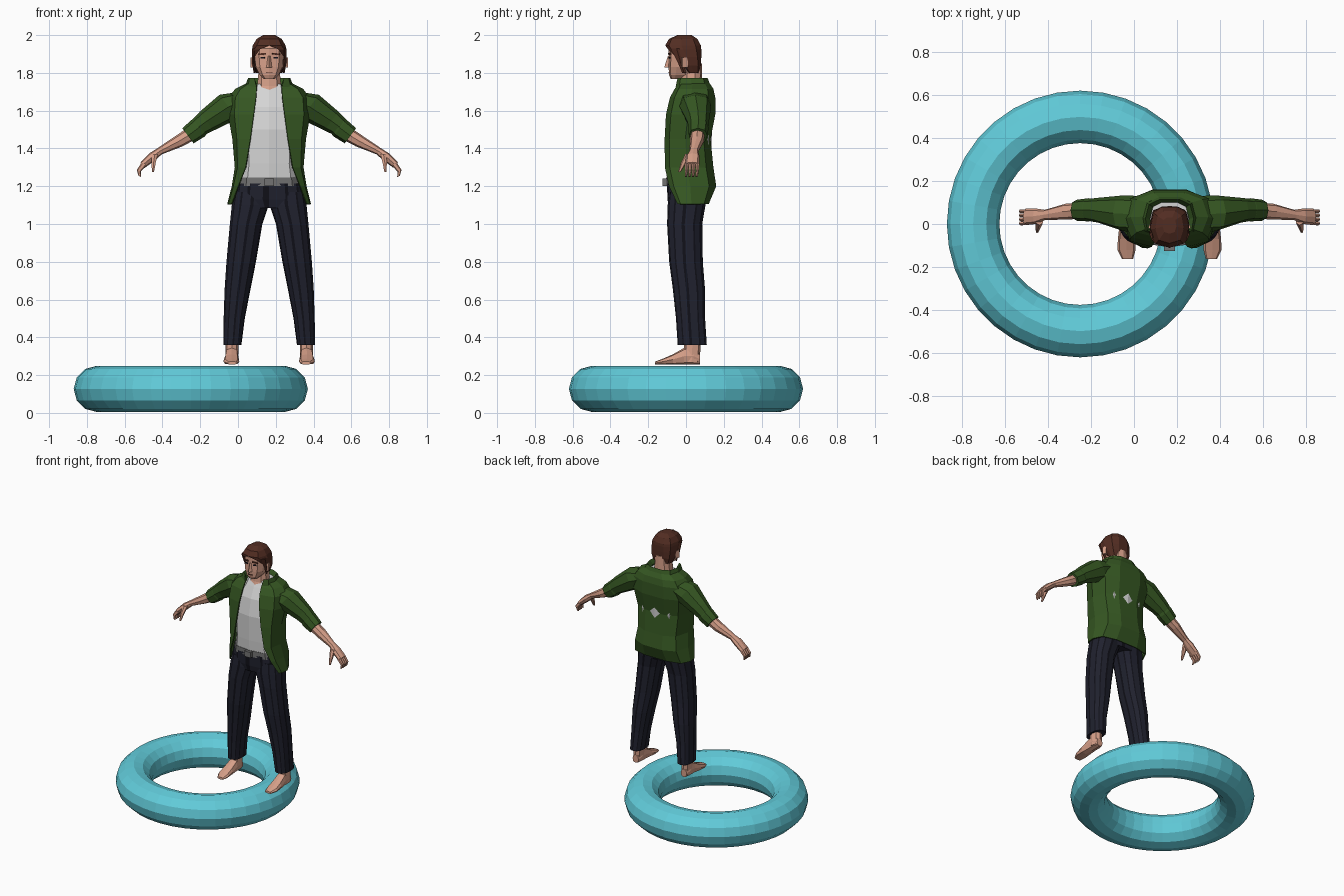
import bpy, bmesh, math
from mathutils import Vector

if "Cube" in bpy.data.objects:
    bpy.data.objects.remove(bpy.data.objects["Cube"])

M = 0.165          # x of the figure's centre line
X, Y, Z = Vector((1, 0, 0)), Vector((0, 1, 0)), Vector((0, 0, 1))


def material(name, r, g, b):
    m = bpy.data.materials.new(name)
    m.use_nodes = True
    m.diffuse_color = (r, g, b, 1)
    bsdf = next(n for n in m.node_tree.nodes if n.type == 'BSDF_PRINCIPLED')
    bsdf.inputs["Base Color"].default_value = (r, g, b, 1)
    bsdf.inputs["Roughness"].default_value = 0.8
    return m


AQUA = material("aqua", .12, .60, .70)
GREEN = material("shirt green", .036, .095, .016)
WHITE = material("off white", .66, .66, .66)
GREY = material("belt grey", .17, .17, .17)
NAVY = material("dark navy", .014, .015, .027)
STRIPE = material("stripe black", .005, .005, .009)
SKIN = material("skin", .68, .35, .25)
HAIR = material("hair brown", .085, .026, .016)


def finish(bm, name, mats):
    bmesh.ops.remove_doubles(bm, verts=bm.verts, dist=1e-5)
    bmesh.ops.recalc_face_normals(bm, faces=bm.faces)
    me = bpy.data.meshes.new(name)
    bm.to_mesh(me)
    bm.free()
    for m in mats:
        me.materials.append(m)
    ob = bpy.data.objects.new(name, me)
    bpy.context.collection.objects.link(ob)
    return ob


def tube(name, stations, mat, u=X, v=Y, n=10, side=1, power=0.85, stripe=None):
    """Loft of oval rings; each station is x, y, z, half size along u, along v."""
    bm = bmesh.new()
    rings = []
    soft = lambda t: math.copysign(abs(t) ** power, t)
    for x, y, z, a, b in stations:
        ring = []
        for i in range(n):
            k = (i // 2 + .78 * (i % 2)) * 2 if stripe else i
            t = 2 * math.pi * k / n + math.pi / 2
            p = Vector((x, y, z)) + u * a * soft(math.cos(t)) + v * b * soft(math.sin(t))
            ring.append(bm.verts.new((M + side * p.x, p.y, p.z)))
        rings.append(ring)
    for lo, hi in zip(rings, rings[1:]):
        for i in range(n):
            j = (i + 1) % n
            f = bm.faces.new((lo[i], lo[j], hi[j], hi[i]))
            f.material_index = i % 2 if stripe else 0
    bm.faces.new(rings[0])
    bm.faces.new(rings[-1])
    return finish(bm, name, [mat, stripe] if stripe else [mat])


def shell(name, levels, mat, thick=0, cap=False):
    """Wrap open at the front; each level is z, half gap, half width, front y, back y."""
    bm = bmesh.new()
    rows = []
    for z, e, w, f, b in levels:
        d = b - f
        half = [(e, f), (e + (w - e) * .75, f + .1 * d), (w, f + .45 * d),
                (w * .85, f + .85 * d), (w * .4, b)]
        pts = half + [(-x, y) for x, y in reversed(half)]
        rows.append([bm.verts.new((M + x, y, z)) for x, y in pts])
    for lo, hi in zip(rows, rows[1:]):
        for i in range(len(lo) - 1):
            bm.faces.new((lo[i], lo[i + 1], hi[i + 1], hi[i]))
    if cap:
        bm.faces.new(rows[-1])
    ob = finish(bm, name, [mat])
    if thick:
        mod = ob.modifiers.new("thickness", 'SOLIDIFY')
        mod.thickness = thick
    return ob


def box(name, loc, size, mat, turn=0, tilt=0):
    bpy.ops.mesh.primitive_cube_add(size=1, location=(M + loc[0], loc[1], loc[2]),
                                    rotation=(0, tilt, turn))
    ob = bpy.context.object
    ob.name = name
    ob.scale = size
    ob.data.materials.append(mat)
    return ob


# Swim ring
bpy.ops.mesh.primitive_torus_add(location=(-.25, 0, .127), major_radius=.498, minor_radius=.122,
                                 major_segments=36, minor_segments=12)
ring = bpy.context.object
ring.name = "swim_ring"
ring.data.materials.append(AQUA)

# Torso, belt and hips
tube("undershirt", [(0, .015, 1.22, .165, .115), (0, .012, 1.32, .15, .118),
                    (0, .015, 1.5, .16, .123), (0, .03, 1.62, .15, .115),
                    (0, .04, 1.695, .1, .09), (0, .045, 1.74, .085, .07)], WHITE, power=.65)
tube("belt", [(0, .015, 1.2, .178, .12), (0, .015, 1.245, .172, .12)], GREY, power=.7)
box("buckle", (0, -.112, 1.222), (.05, .025, .04), GREY)
tube("trouser_hips", [(0, .005, 1.085, .13, .095), (0, .005, 1.13, .195, .103),
                      (0, .012, 1.215, .182, .113)], NAVY, n=28, power=.75, stripe=STRIPE)

# Open overshirt and collar
shell("overshirt", [(1.105, .2, .222, -.045, .12), (1.2, .165, .198, -.09, .16),
                    (1.3, .125, .182, -.112, .145), (1.45, .1, .195, -.113, .13),
                    (1.58, .082, .218, -.106, .155), (1.67, .07, .215, -.085, .155),
                    (1.715, .067, .18, -.06, .145), (1.745, .065, .12, -.04, .125)],
      GREEN, thick=.008)
shell("collar", [(1.725, .068, .13, -.055, .132), (1.772, .078, .112, -.045, .115),
                 (1.74, .066, .09, -.035, .1)], GREEN, thick=.005)

# Neck, head and hair
tube("neck", [(0, .02, 1.67, .08, .075), (0, .025, 1.73, .066, .06),
              (0, .03, 1.85, .055, .055)], SKIN)
tube("head", [(0, -.045, 1.768, .03, .036), (0, -.03, 1.79, .053, .06),
              (0, -.02, 1.83, .073, .072), (0, -.017, 1.885, .079, .074),
              (0, -.015, 1.93, .077, .078), (0, -.015, 1.97, .045, .05)], SKIN, power=.75)
tube("nose", [(0, -.094, 1.828, .016, .02), (0, -.092, 1.84, .013, .02),
              (0, -.088, 1.89, .007, .008)], SKIN, n=4, power=1)
shell("hair", [(1.8, .06, .07, .015, .07), (1.84, .077, .085, -.015, .079),
               (1.885, .077, .09, -.055, .081), (1.925, .048, .09, -.095, .081),
               (1.945, 0, .087, -.11, .079), (1.98, 0, .066, -.09, .06),
               (2.0, 0, .032, -.045, .03)], HAIR, cap=True)
box("mouth", (0, -.092, 1.803), (.035, .008, .004), HAIR)

for side, label in ((1, "left"), (-1, "right")):
    # Face details
    box(label + "_brow", (side * .036, -.087, 1.9), (.04, .009, .009), HAIR, side * .25, side * .1)
    box(label + "_eye", (side * .034, -.085, 1.88), (.024, .009, .009), STRIPE, side * .25)
    box(label + "_ear", (side * .084, -.008, 1.855), (.02, .03, .055), SKIN, side * .4)
    # Side lock of hair
    tube(label + "_side_lock", [(.077, -.01, 1.8, .005, .01), (.083, -.03, 1.86, .009, .016),
                                (.08, -.05, 1.93, .012, .03)], HAIR, n=4, side=side)

    # Sleeve with rolled cuff, forearm and palm
    across = Vector((.6, 0, .8))
    arm = dict(u=Y, v=across, side=side)
    tube(label + "_sleeve", [(.13, .045, 1.655, .085, .055), (.215, .05, 1.62, .083, .08),
                             (.33, .064, 1.545, .058, .062), (.385, .066, 1.505, .05, .05)],
         GREEN, n=8, **arm)
    tube(label + "_cuff", [(.36, .066, 1.52, .05, .052), (.375, .066, 1.508, .054, .056),
                           (.43, .064, 1.467, .049, .05)], GREEN, n=8, **arm)
    tube(label + "_forearm", [(.4, .062, 1.485, .038, .038), (.48, .058, 1.437, .037, .033),
                              (.58, .042, 1.385, .024, .02), (.62, .036, 1.355, .036, .024),
                              (.67, .033, 1.312, .038, .019)], SKIN, n=8, **arm)
    # Curled fingers and thumb
    for i in range(4):
        y = .06 - i * .019
        tube(f"{label}_finger_{i + 1}", [(.662, y, 1.318, .009, .016), (.69, y, 1.282, .009, .012),
                                         (.685, y - .004, 1.252, .006, .008)],
             SKIN, u=Y, v=Vector((.9, 0, .4)), n=6, side=side)
    tube(label + "_thumb", [(.605, .015, 1.37, .018, .02), (.612, -.012, 1.325, .013, .015),
                            (.615, -.035, 1.275, .006, .007)], SKIN, n=6, side=side)

    # Pinstriped trouser leg
    tube(label + "_trouser_leg", [(.195, .033, .36, .048, .077), (.185, .024, .5, .056, .077),
                                  (.168, .016, .65, .068, .085), (.148, 0, .8, .078, .089),
                                  (.122, -.007, 1.0, .086, .093), (.1, .003, 1.1, .098, .1),
                                  (.095, .01, 1.17, .092, .1)],
         NAVY, n=24, side=side, power=.8, stripe=STRIPE)

    # Bare foot and ankle
    tube(label + "_ankle", [(.198, .03, .27, .034, .042), (.197, .035, .39, .034, .045)],
         SKIN, n=8, side=side)
    tube(label + "_foot", [(.198, .074, .285, .024, .028), (.198, .04, .3, .034, .044),
                           (.198, -.01, .3, .035, .044), (.2, -.07, .283, .04, .027),
                           (.2, -.12, .272, .042, .016), (.195, -.163, .264, .026, .008)],
         SKIN, u=X, v=Z, n=8, side=side, power=.7)
